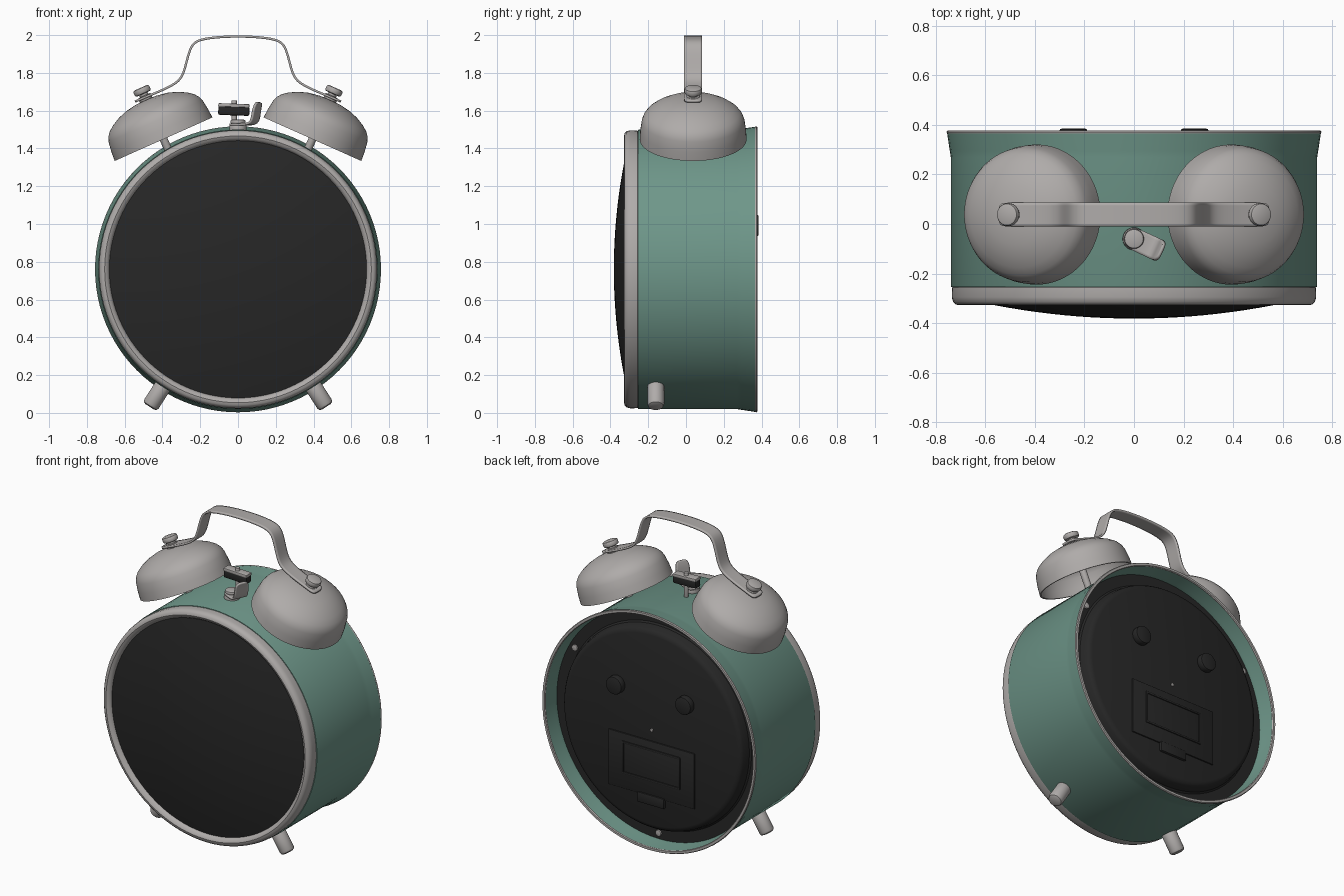
import bpy, bmesh, math
from mathutils import Matrix, Vector

if "Cube" in bpy.data.objects:
    bpy.data.objects.remove(bpy.data.objects["Cube"])


def material(name, rgb):
    m = bpy.data.materials.new(name)
    m.diffuse_color = (*rgb, 1)
    m.use_nodes = True
    m.node_tree.nodes["Principled BSDF"].inputs["Base Color"].default_value = m.diffuse_color
    return m


GREEN = material("sage green", (0.155, 0.305, 0.25))
METAL = material("warm grey metal", (0.43, 0.41, 0.40))
BLACK = material("soft black", (0.02, 0.02, 0.02))

CZ = 0.76                                   # height of the clock axis
T = Matrix.Translation
AXIS = T((0, 0, CZ)) @ Matrix.Rotation(-math.pi / 2, 4, 'X')   # local z -> world +y


def finish(name, bm, mat, matrix, angle=35):
    bmesh.ops.recalc_face_normals(bm, faces=bm.faces)
    me = bpy.data.meshes.new(name)
    bm.to_mesh(me)
    bm.free()
    me.transform(matrix)
    me.shade_smooth()
    me.set_sharp_from_angle(angle=math.radians(angle))
    me.materials.append(mat)
    ob = bpy.data.objects.new(name, me)
    bpy.context.collection.objects.link(ob)
    return ob


def lathe(name, profile, mat, matrix, closed=False, n=96, angle=35):
    """Spin (radius, height) points around local z."""
    bm = bmesh.new()
    pts = [bm.verts.new((r, 0, h)) for r, h in profile]
    edges = [bm.edges.new(p) for p in zip(pts, pts[1:])]
    if closed:
        edges.append(bm.edges.new((pts[-1], pts[0])))
    bmesh.ops.spin(bm, geom=pts + edges, cent=(0, 0, 0), axis=(0, 0, 1),
                   angle=math.tau, steps=n)
    bmesh.ops.remove_doubles(bm, verts=bm.verts, dist=1e-5)
    return finish(name, bm, mat, matrix, angle)


def rod(name, r, h0, h1, mat, matrix, bevel=0.008, n=32):
    prof = [(0, h0), (r - bevel, h0), (r - bevel * .3, h0 + bevel * .3), (r, h0 + bevel),
            (r, h1 - bevel), (r - bevel * .3, h1 - bevel * .3), (r - bevel, h1), (0, h1)]
    return lathe(name, prof, mat, matrix, n=n)


def box(name, size, loc, mat, bevel=0.005, rot=Matrix()):
    bm = bmesh.new()
    bmesh.ops.create_cube(bm, size=1, matrix=Matrix.Diagonal((*size, 1)))
    bmesh.ops.bevel(bm, geom=bm.edges, offset=bevel, segments=2, profile=0.5, affect='EDGES')
    return finish(name, bm, mat, T(loc) @ rot)


def strap(name, path, thick, mat, matrix):
    """Bent metal strip: path of (x, z, width)."""
    bm = bmesh.new()
    rows = [[bm.verts.new((x, s * w / 2, z)) for s in (-1, 0, 1)] for x, z, w in path]
    for a, b in zip(rows, rows[1:]):
        for i in (0, 1):
            bm.faces.new((a[i], a[i + 1], b[i + 1], b[i]))
    ob = finish(name, bm, mat, matrix, 180)
    sub = ob.modifiers.new("smooth", 'SUBSURF')
    sub.levels = sub.render_levels = 2
    sol = ob.modifiers.new("thickness", 'SOLIDIFY')
    sol.thickness, sol.offset = thick, 0
    return ob


# Case: open-backed drum with a flared rear edge
lathe("case", [(0.738, -0.255), (0.74, -0.25), (0.74, 0.27), (0.744, 0.295), (0.755, 0.368),
               (0.737, 0.368), (0.728, 0.295), (0.724, 0.27), (0.724, -0.255)],
      GREEN, AXIS, True)
lathe("rear_lip", [(0.755, 0.366), (0.757, 0.372), (0.753, 0.378), (0.739, 0.378),
                   (0.735, 0.372), (0.737, 0.366)], METAL, AXIS, True)

# Front bezel and domed dial
lathe("front_bezel", [(0.728, -0.25), (0.735, -0.257), (0.736, -0.295), (0.731, -0.314),
                      (0.72, -0.325), (0.706, -0.328), (0.692, -0.322), (0.682, -0.308),
                      (0.678, -0.285), (0.678, -0.25)], METAL, AXIS, True)
lathe("dial_dome", [(0.685 * i / 12, -0.382 + 0.08 * (i / 12) ** 2) for i in range(13)],
      BLACK, AXIS)

# Rear cover: flange with a raised centre
lathe("rear_cover", [(0.73, 0.272), (0.655, 0.272), (0.645, 0.28), (0.635, 0.325),
                     (0.625, 0.338), (0.605, 0.345), (0, 0.345)], BLACK, AXIS)
for a in (30, 150, 270):
    a = math.radians(a)
    rod("rear_screw", 0.02, 0, 0.014, METAL,
        T((0.685 * math.cos(a), 0, 0.685 * math.sin(a))) @ AXIS @ T((0, 0, 0.27)), 0.004, 16)
rod("centre_pin", 0.01, 0.34, 0.352, METAL, AXIS, 0.002, 12)
for s in (-1, 1):
    rod("setting_knob", 0.056, 0.34, 0.385, BLACK, T((s * 0.245, 0, 0.232)) @ AXIS, 0.008)

# Battery door with inset panel and latch
box("battery_door", (0.61, 0.014, 0.355), (0, 0.346, 0.513), BLACK, 0.004)
for z in (0.44, 0.635):
    box("door_panel_bar", (0.41, 0.01, 0.014), (0, 0.354, z), BLACK, 0.003)
for s in (-1, 1):
    box("door_panel_side", (0.014, 0.01, 0.2), (s * 0.2, 0.354, 0.5375), BLACK, 0.003)
box("door_latch", (0.19, 0.026, 0.065), (0, 0.348, 0.315), BLACK, 0.006)

# Bells, posts, studs and feet, mirrored left and right
for s in (-1, 1):
    m = T((s * 0.394, 0.038, 1.449)) @ Matrix.Rotation(s * math.radians(24), 4, 'Y')
    outer = [(0.283, 0), (0.28, 0.05), (0.272, 0.105), (0.262, 0.13), (0.245, 0.152),
             (0.215, 0.175), (0.17, 0.199), (0.12, 0.216), (0.06, 0.226), (0, 0.229)]
    inner = [(r * 0.965, h - 0.01) for r, h in reversed(outer[1:])] + [(0.274, 0)]
    lathe("bell", outer + inner, METAL, m, True, 72)
    rod("bell_post", 0.021, -0.1, 0.225, METAL, m, 0.003)
    rod("bell_washer", 0.036, 0.222, 0.252, METAL, m, 0.004)
    rod("stud_neck", 0.024, 0.25, 0.27, METAL, m, 0.002)
    rod("stud_cap", 0.046, 0.263, 0.298, METAL, m, 0.01)
    d = Vector((s * 0.54, 0, -0.84)).normalized()
    rod("foot", 0.045, 0.70, 0.865, METAL,
        T((0, -0.16, CZ)) @ d.to_track_quat('Z', 'Y').to_matrix().to_4x4(), 0.018)

# Carrying handle
half = [(-0.545, 1.648), (-0.50, 1.668), (-0.42, 1.70), (-0.345, 1.735), (-0.305, 1.765),
        (-0.284, 1.81), (-0.265, 1.89), (-0.245, 1.95), (-0.205, 1.977), (-0.11, 1.99)]
path = half + [(0, 1.994)] + [(-x, z) for x, z in reversed(half)]
strap("handle", [(x, z, 0.096) for x, z in path], 0.012, METAL, T((0, 0.038, 0)))

# Hammer under the handle
rod("hammer_post", 0.014, 1.48, 1.655, METAL, T((-0.02, 0.025, 0)), 0.003, 16)
tilt = Matrix.Rotation(math.radians(2), 4, 'Y')
box("hammer_head", (0.165, 0.05, 0.05), (-0.022, 0.025, 1.60), BLACK, 0.008, tilt)
box("hammer_plate", (0.165, 0.056, 0.018), (-0.022, 0.025, 1.628), METAL, 0.004, tilt)

# Bent stop lever on top of the case
m = T((0, -0.06, 0)) @ Matrix.Rotation(math.radians(-25), 4, 'Z')
rod("lever_base", 0.046, 1.485, 1.522, METAL, m, 0.006)
rod("lever_screw", 0.04, 1.53, 1.552, METAL, m, 0.008)
strap("stop_lever", [(-0.04, 1.527, 0.07), (0, 1.527, 0.09), (0.06, 1.527, 0.09),
                     (0.092, 1.535, 0.09), (0.104, 1.565, 0.09), (0.109, 1.61, 0.09),
                     (0.122, 1.645, 0.07)], 0.012, METAL, m)
